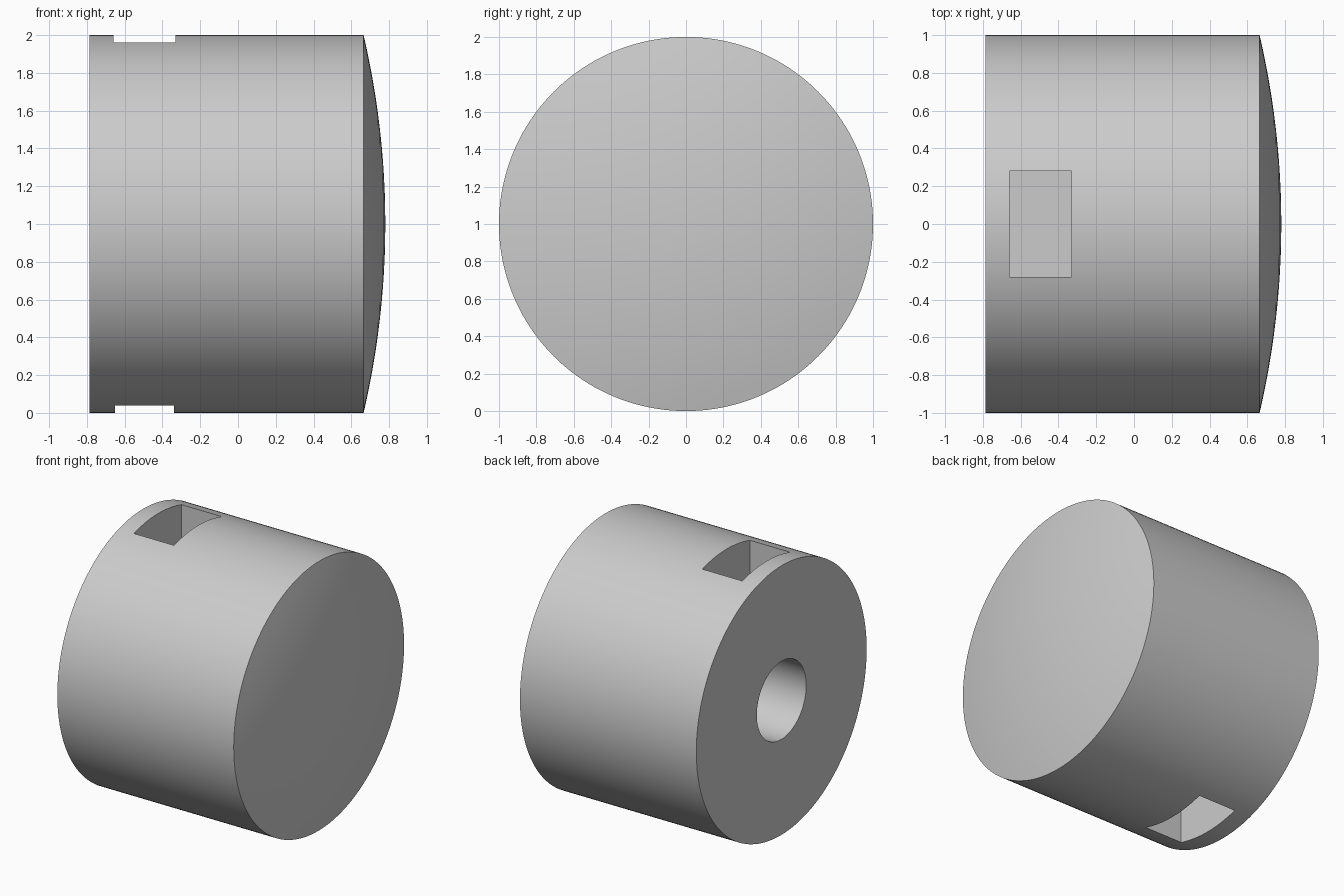
import bpy
import bmesh
import math
from mathutils import Matrix, Vector

cube = bpy.data.objects.get("Cube")
if cube:
    bpy.data.objects.remove(cube, do_unlink=True)

SEGMENTS = 160
BACK, RIM, CROWN = -0.785, 0.665, 0.78
BORE_RADIUS, BORE_END = 0.29, 0.2

grey = bpy.data.materials.new("plain grey")
grey.use_nodes = True
colour = (0.6, 0.6, 0.6, 1)
grey.diffuse_color = colour
grey.node_tree.nodes["Principled BSDF"].inputs["Base Color"].default_value = colour


def link_mesh(name, bm):
    bmesh.ops.recalc_face_normals(bm, faces=bm.faces)
    mesh = bpy.data.meshes.new(name)
    bm.to_mesh(mesh)
    bm.free()
    mesh.materials.append(grey)
    obj = bpy.data.objects.new(name, mesh)
    bpy.context.collection.objects.link(obj)
    return obj


def lathe(name, profile):
    """Spin (x, radius) points about the x axis at z = 1."""
    bm = bmesh.new()
    verts = [bm.verts.new((x, 0, 1 + r)) for x, r in profile]
    edges = [bm.edges.new(pair) for pair in zip(verts, verts[1:])]
    bmesh.ops.spin(bm, geom=verts + edges, cent=(0, 0, 1), axis=(1, 0, 0),
                   angle=math.tau, steps=SEGMENTS, use_duplicate=False)
    bmesh.ops.remove_doubles(bm, verts=bm.verts, dist=1e-5)
    return link_mesh(name, bm)


def box(name, low, high):
    low, high = Vector(low), Vector(high)
    bm = bmesh.new()
    bmesh.ops.create_cube(bm, size=1, matrix=Matrix.Translation((low + high) / 2)
                          @ Matrix.Diagonal((high - low).to_4d()))
    return link_mesh(name, bm)


# Body: blind bore, flat back, straight wall and shallow spherical crown
sag = CROWN - RIM
dome_radius = (1 + sag * sag) / (2 * sag)
half_angle = math.asin(1 / dome_radius)
dome = []
for i in range(13):
    a = half_angle * (1 - i / 12)
    dome.append((CROWN - dome_radius * (1 - math.cos(a)), dome_radius * math.sin(a)))
profile = [(BORE_END, 0), (BORE_END, BORE_RADIUS), (BACK, BORE_RADIUS), (BACK, 1)] + dome
body = lathe("piston_body", profile)

# Rectangular pockets cut into the top and bottom of the wall
cutters = [
    box("top_pocket_cutter", (-0.66, -0.28, 1.5), (-0.33, 0.28, 2.2)),
    box("bottom_pocket_cutter", (-0.65, -0.28, -0.2), (-0.34, 0.28, 0.5)),
]
bpy.ops.object.select_all(action='DESELECT')
bpy.context.view_layer.objects.active = body
body.select_set(True)
for cutter in cutters:
    cutter.hide_render = True
    mod = body.modifiers.new("pocket", 'BOOLEAN')
    mod.operation = 'DIFFERENCE'
    mod.solver = 'EXACT'
    mod.object = cutter
    bpy.ops.object.modifier_apply(modifier=mod.name)
    bpy.data.objects.remove(cutter, do_unlink=True)

# Keep the rim slightly crisp: dome and wall meet at a steep angle
bpy.ops.object.shade_smooth_by_angle(angle=math.radians(30))
